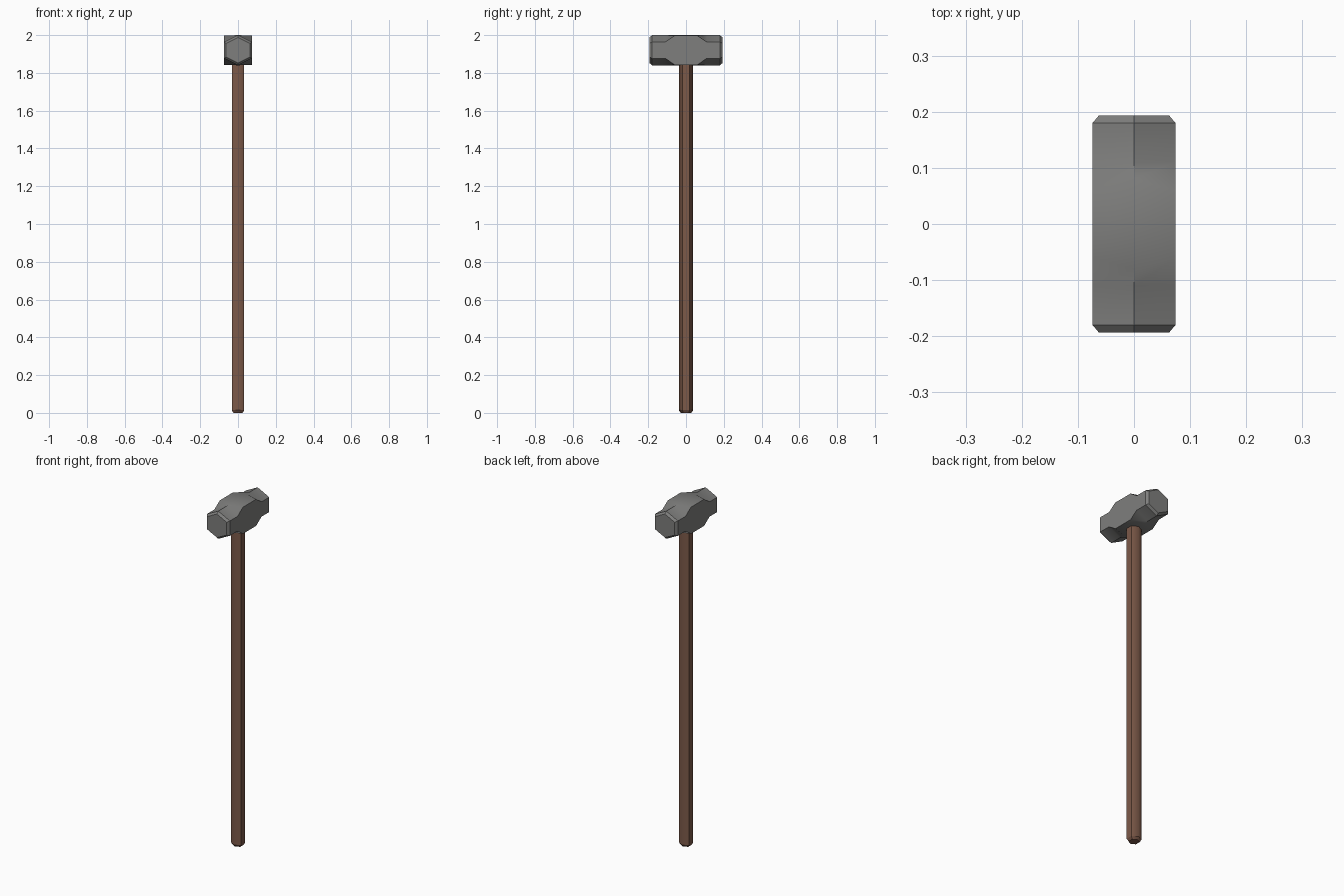
import bpy, bmesh, math

cube = bpy.data.objects.get("Cube")
if cube:
    bpy.data.objects.remove(cube, do_unlink=True)


def make_material(name, rgb):
    mat = bpy.data.materials.new(name)
    mat.use_nodes = True
    mat.diffuse_color = (*rgb, 1)
    node = next(n for n in mat.node_tree.nodes if n.type == 'BSDF_PRINCIPLED')
    node.inputs["Base Color"].default_value = (*rgb, 1)
    return mat


def loft(name, rings, mat, is_sharp):
    """Skin a list of equal-sized rings, cap both ends, mark sharp edges by a rule."""
    bm = bmesh.new()
    loops = [[bm.verts.new(p) for p in ring] for ring in rings]
    n = len(loops[0])
    for a, b in zip(loops, loops[1:]):
        for i in range(n):
            j = (i + 1) % n
            bm.faces.new((a[i], a[j], b[j], b[i]))
    bm.faces.new(loops[0])
    bm.faces.new(loops[-1])
    bmesh.ops.recalc_face_normals(bm, faces=bm.faces)
    for f in bm.faces:
        f.smooth = True
    for e in bm.edges:
        e.smooth = not is_sharp(e)
    mesh = bpy.data.meshes.new(name)
    bm.to_mesh(mesh)
    bm.free()
    mesh.materials.append(mat)
    obj = bpy.data.objects.new(name, mesh)
    bpy.context.collection.objects.link(obj)
    return obj


steel = make_material("grey steel", (0.21, 0.21, 0.205))
wood = make_material("brown wood", (0.20, 0.10, 0.066))

# Handle: six-sided shaft with corners at front and back, chamfered foot
def handle_ring(r, z):
    return [(r * math.sin(k * math.pi / 3), r * math.cos(k * math.pi / 3), z) for k in range(6)]


def handle_sharp(e):
    side_corner = all(abs(v.co.x) > 0.02 for v in e.verts)
    return side_corner or abs(e.verts[0].co.z - e.verts[1].co.z) < 0.001


loft("handle", [handle_ring(r, z) for r, z in ((0.028, 0), (0.038, 0.014), (0.038, 1.9))],
     wood, handle_sharp)

# Hammer head: hexagonal ends that swell into a square middle
MID, HALF_W, HALF_H = 1.92, 0.074, 0.08


def head_ring(y, ridge_y, shoulder, scale=1):
    w, h, s = HALF_W * scale, HALF_H * scale, shoulder * scale
    return [(0, ridge_y, MID + h), (w, y, MID + s), (w, y, MID - s),
            (0, ridge_y, MID - h), (-w, y, MID - s), (-w, y, MID + s)]


half = [(0.06, 0.08, 0.077, 1), (0.11, 0.11, 0.043, 1),
        (0.18, 0.18, 0.043, 1), (0.193, 0.193, 0.043, 0.85)]
rings = [head_ring(-y, -r, s, k) for y, r, s, k in reversed(half)]
rings += [head_ring(y, r, s, k) for y, r, s, k in half]


def head_sharp(e):
    a, b = (v.co for v in e.verts)
    on_end = min(abs(a.y), abs(b.y)) > 0.17
    on_ridge = abs(a.x) + abs(b.x) < 0.001 and max(abs(a.y), abs(b.y)) > 0.1
    on_side = abs(a.x - b.x) < 0.001 and abs(a.x) > 0.07 and abs(a.y - b.y) > 0.01
    return on_end or on_ridge or on_side


loft("hammer_head", rings, steel, head_sharp)
